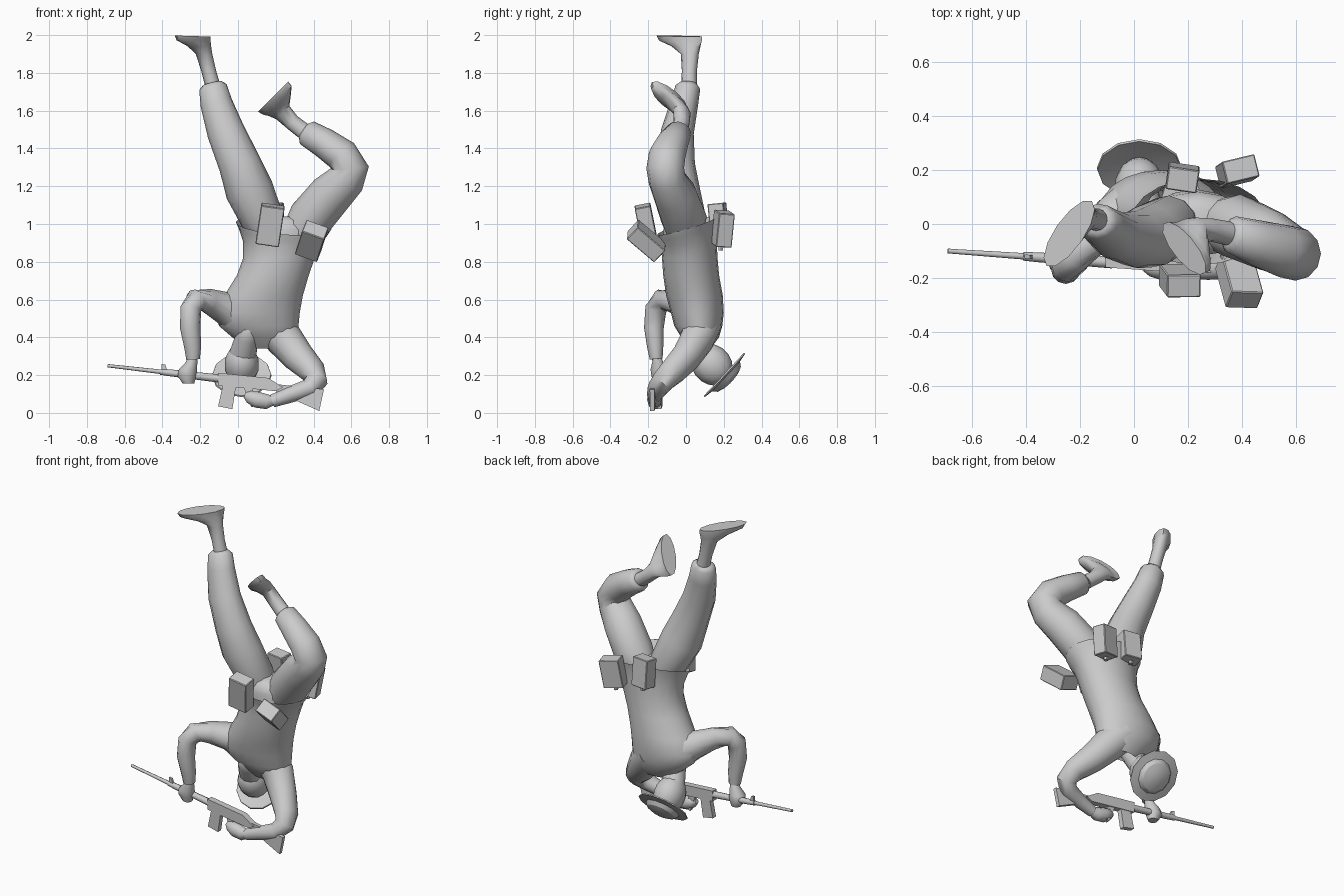
import bpy, bmesh, math
from mathutils import Vector, Matrix

grey = bpy.data.materials.new("plain grey")
grey.diffuse_color = (0.6, 0.6, 0.6, 1)


def finish(name, bm, angle=40):
    bmesh.ops.recalc_face_normals(bm, faces=bm.faces)
    me = bpy.data.meshes.new(name)
    bm.to_mesh(me)
    bm.free()
    ob = bpy.data.objects.new(name, me)
    bpy.context.collection.objects.link(ob)
    me.materials.append(grey)
    bpy.ops.object.select_all(action='DESELECT')
    ob.select_set(True)
    bpy.context.view_layer.objects.active = ob
    bpy.ops.object.shade_smooth_by_angle(angle=math.radians(angle))
    return ob


def tube(name, rings, ref=(1, 0, 0), axis=None, n=12, caps=True, angle=50):
    """Loft of elliptical rings (x, y, z, radius along ref, other radius)."""
    bm = bmesh.new()
    cs = [Vector(r[:3]) for r in rings]
    loops = []
    for i, r in enumerate(rings):
        if axis:
            t = Vector(axis).normalized()
        else:
            a, b = cs[max(i - 1, 0)], cs[min(i + 1, len(cs) - 1)]
            t = (cs[i] - a).normalized() + (b - cs[i]).normalized()
            t.normalize()
        u = Vector(ref)
        u = (u - t * u.dot(t)).normalized()
        v = t.cross(u)
        ra, rb = r[3], r[-1]
        loops.append([bm.verts.new(cs[i] + u * ra * math.cos(k * math.tau / n)
                                   + v * rb * math.sin(k * math.tau / n)) for k in range(n)])
    for a, b in zip(loops, loops[1:]):
        for k in range(n):
            bm.faces.new((a[k], a[(k + 1) % n], b[(k + 1) % n], b[k]))
    if caps:
        bm.faces.new(loops[0])
        bm.faces.new(loops[-1])
    return finish(name, bm, angle)


def box(name, c, size, long_dir, side=(1, 0, 0), bevel=0.004):
    """Box whose local z follows long_dir and local x follows side."""
    z = Vector(long_dir).normalized()
    x = Vector(side)
    x = (x - z * x.dot(z)).normalized()
    m = Matrix((x, z.cross(x), z)).transposed().to_4x4()
    bm = bmesh.new()
    bmesh.ops.create_cube(bm, size=1, matrix=Matrix.Translation(c) @ m @ Matrix.Diagonal((*size, 1)))
    bmesh.ops.bevel(bm, geom=bm.edges[:], offset=bevel, segments=1, affect='EDGES')
    return finish(name, bm, 20)


def gun_y(x):
    return -0.1 - 0.07 * (x + 0.69)


def gun_z(x):
    return 0.25 - 0.115 * (x + 0.69)


def plate(name, pts, thick):
    """Rifle part: x-z outline given thickness around the rifle's plane."""
    bm = bmesh.new()
    sides = [[bm.verts.new((x, gun_y(x) + s * thick / 2, z)) for x, z in pts] for s in (-1, 1)]
    bm.faces.new(sides[0])
    bm.faces.new(sides[1])
    n = len(pts)
    for k in range(n):
        bm.faces.new((sides[0][k], sides[0][(k + 1) % n], sides[1][(k + 1) % n], sides[1][k]))
    return finish(name, bm, 20)


def gun_rod(name, spans, n=8):
    return tube(name, [(x, gun_y(x), gun_z(x), r) for x, r in spans], ref=(0, 0, 1), n=n)


# Jacket with an open, slanted, flared hem, and pelvis inside it
jacket = tube("jacket", [
    (0.15, 0.08, 0.34, 0.10, 0.05), (0.14, 0.075, 0.40, 0.17, 0.10),
    (0.11, 0.065, 0.46, 0.21, 0.127), (0.102, 0.06, 0.53, 0.225, 0.14),
    (0.135, 0.045, 0.62, 0.208, 0.15), (0.185, 0.027, 0.73, 0.19, 0.148),
    (0.217, 0.02, 0.82, 0.19, 0.147), (0.233, 0.015, 0.90, 0.207, 0.147),
    (0.24, 0.01, 0.955, 0.235, 0.152), (0.242, 0.008, 0.99, 0.254, 0.16)],
    axis=(0, 0, 1), n=20, caps=False)
for v in jacket.data.vertices:
    if v.co.z > 0.88:
        v.co.z += (0.3 * v.co.y - 0.07 * (v.co.x - 0.24)) * (1 if v.co.z > 0.93 else 0.5)
tube("pelvis", [(0.225, 0.01, 0.86, 0.165, 0.12), (0.235, 0.0, 0.97, 0.19, 0.12),
                (0.24, 0.0, 1.02, 0.13, 0.10), (0.24, 0.0, 1.04, 0.06, 0.06)], axis=(0, 0, 1))

# Trouser legs
tube("straight_leg", [
    (0.165, 0.0, 0.92, 0.08, 0.09), (0.13, -0.008, 1.02, 0.113, 0.115),
    (0.06, -0.045, 1.18, 0.128, 0.118), (0.008, -0.058, 1.32, 0.112, 0.105),
    (-0.065, -0.045, 1.49, 0.10, 0.087), (-0.115, -0.008, 1.64, 0.085, 0.073),
    (-0.133, 0.01, 1.725, 0.074, 0.066), (-0.138, 0.012, 1.745, 0.05, 0.046)])
tube("bent_leg", [
    (0.30, 0.0, 0.92, 0.09, 0.085), (0.38, -0.01, 1.025, 0.122, 0.12),
    (0.49, -0.058, 1.155, 0.116, 0.116), (0.572, -0.1, 1.235, 0.10, 0.102),
    (0.598, -0.11, 1.295, 0.10, 0.095), (0.55, -0.10, 1.365, 0.098, 0.09),
    (0.455, -0.07, 1.43, 0.085, 0.08), (0.365, -0.04, 1.483, 0.07, 0.07),
    (0.35, -0.037, 1.493, 0.048, 0.048)], ref=(0, 1, 0))

# Shoes with thick flat soles
tube("straight_shoe", [
    (-0.13, 0.015, 1.72, 0.042, 0.042), (-0.155, 0.018, 1.81, 0.04, 0.04),
    (-0.18, 0.02, 1.90, 0.05, 0.042), (-0.205, 0.0, 1.94, 0.088, 0.048),
    (-0.235, -0.03, 1.97, 0.138, 0.053), (-0.24, -0.035, 1.995, 0.147, 0.054)],
    ref=(-0.57, -0.82, 0), axis=(0.03, 0, 1))
tube("bent_shoe", [
    (0.35, -0.035, 1.49, 0.045, 0.045), (0.285, -0.022, 1.54, 0.043, 0.043),
    (0.237, -0.022, 1.59, 0.054, 0.042), (0.222, -0.055, 1.63, 0.10, 0.048),
    (0.208, -0.088, 1.655, 0.135, 0.052), (0.186, -0.09, 1.674, 0.143, 0.052)],
    ref=(0.155, -0.18, 0.16), axis=(-0.7, 0, 0.7))

# Sleeves and hands
tube("left_sleeve", [
    (0.0, 0.06, 0.52, 0.11, 0.11), (-0.08, 0.02, 0.56, 0.085, 0.085),
    (-0.16, -0.06, 0.592, 0.066, 0.066), (-0.222, -0.125, 0.597, 0.062, 0.06),
    (-0.25, -0.16, 0.55, 0.058, 0.056), (-0.253, -0.17, 0.45, 0.052, 0.054),
    (-0.24, -0.163, 0.35, 0.043, 0.045), (-0.238, -0.158, 0.285, 0.034, 0.036)], ref=(0, 1, 0))
tube("left_hand", [
    (-0.24, -0.157, 0.31, 0.024), (-0.245, -0.15, 0.27, 0.03), (-0.265, -0.145, 0.23, 0.048, 0.045),
    (-0.27, -0.14, 0.195, 0.05, 0.045), (-0.262, -0.14, 0.155, 0.03, 0.03)], axis=(0, 0, 1), n=10)
tube("right_sleeve", [
    (0.17, 0.08, 0.47, 0.11, 0.10), (0.245, 0.06, 0.39, 0.092, 0.10),
    (0.322, 0.0, 0.295, 0.08, 0.085), (0.395, -0.07, 0.22, 0.072, 0.07),
    (0.415, -0.12, 0.17, 0.062, 0.06), (0.375, -0.15, 0.13, 0.055, 0.05),
    (0.27, -0.165, 0.095, 0.042, 0.043), (0.18, -0.165, 0.062, 0.034, 0.034)], ref=(0, 1, 0))
tube("right_hand", [
    (0.19, -0.165, 0.065, 0.025), (0.15, -0.167, 0.06, 0.036, 0.042),
    (0.10, -0.165, 0.07, 0.042, 0.045), (0.06, -0.16, 0.085, 0.034, 0.035),
    (0.035, -0.16, 0.095, 0.015)], ref=(0, 1, 0), n=10)

# Neck and head
tube("neck", [(0.07, 0.01, 0.485, 0.035), (0.06, 0.015, 0.455, 0.06), (0.045, 0.045, 0.39, 0.063),
              (0.025, 0.1, 0.31, 0.072)], axis=(0.2, -0.3, 1))
bm = bmesh.new()
bmesh.ops.create_uvsphere(bm, u_segments=14, v_segments=9, radius=1,
                          matrix=Matrix.Translation((0.02, 0.137, 0.255))
                          @ Matrix.Rotation(math.radians(45), 4, 'X')
                          @ Matrix.Diagonal((0.092, 0.103, 0.118, 1)))
finish("head", bm, 60)

# Wide-brimmed helmet, crown pointing down and back
n = Vector((0, 0.73, -0.68))
centre = Vector((0.02, 0.205, 0.2))
tube("helmet", [(*(centre + n * h), r) for h, r in (
    (0.004, 0.098), (-0.006, 0.155), (0.002, 0.158), (0.01, 0.108),
    (0.033, 0.09), (0.046, 0.055), (0.051, 0.012))], axis=n, n=12, angle=30)

# Belt pouches
box("front_pouch", (0.17, -0.21, 0.995), (0.125, 0.085, 0.21), (0.15, -0.2, 1), side=(1, 0, -0.1))
box("side_pouch", (0.39, -0.21, 0.91), (0.125, 0.09, 0.195), (0.2, -0.73, 0.62), side=(0.9, 0.05, -0.4))
box("rear_pouch_inner", (0.18, 0.172, 1.02), (0.115, 0.085, 0.18), (0, -0.1, 1), side=(1, -0.15, 0))
box("rear_pouch_outer", (0.383, 0.195, 0.975), (0.125, 0.085, 0.18), (0.15, 0.1, 1), side=(1, 0.25, 0))
for k, (x, y, z) in enumerate(((0.18, 0.185, 0.925), (0.37, 0.185, 0.88))):
    tube("pouch_stud_%d" % (k + 1), [(x, y, z, 0.014), (x, y, z - 0.02, 0.014)], n=6)

# Rifle
gun_rod("barrel", [(-0.69, 0.009), (-0.66, 0.009), (-0.4, 0.012), (-0.36, 0.012)])
gun_rod("hand_guard", [(-0.41, 0.016), (-0.36, 0.018), (-0.22, 0.02), (-0.08, 0.022)])
plate("front_sight", [(-0.405, 0.215), (-0.37, 0.21), (-0.385, 0.255), (-0.405, 0.26)], 0.014)
plate("receiver", [(-0.105, 0.212), (0.16, 0.185), (0.24, 0.135), (0.2, 0.115), (-0.105, 0.145)], 0.04)
plate("magazine", [(-0.08, 0.15), (-0.01, 0.145), (-0.03, 0.02), (-0.105, 0.035)], 0.032)
plate("pistol_grip", [(0.03, 0.135), (0.075, 0.13), (0.11, 0.04), (0.07, 0.03)], 0.026)
plate("stock", [(0.15, 0.17), (0.22, 0.15), (0.455, 0.125), (0.43, 0.01), (0.34, 0.05), (0.2, 0.115)], 0.024)
